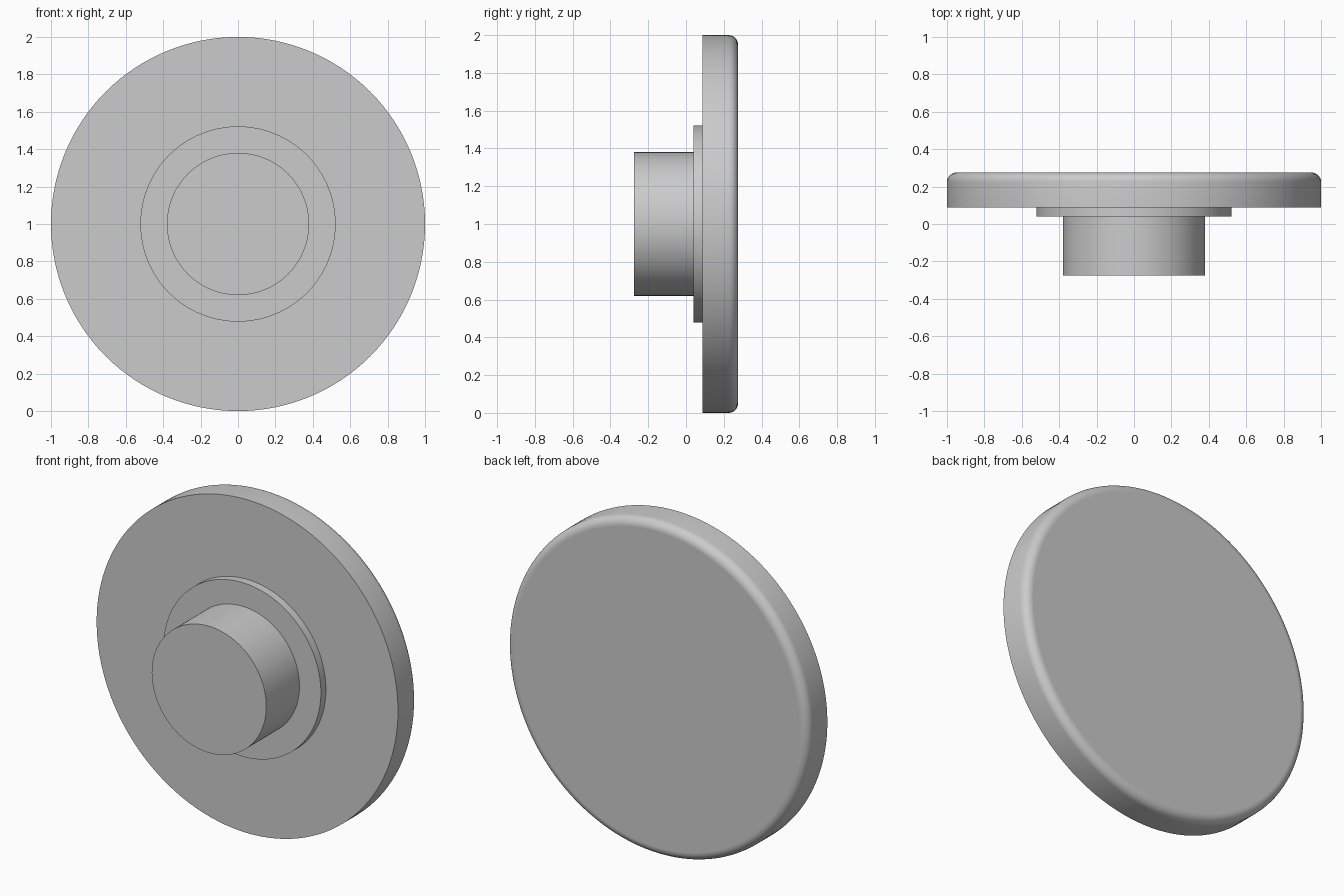
import bpy, bmesh, math

if "Cube" in bpy.data.objects:
    bpy.data.objects.remove(bpy.data.objects["Cube"], do_unlink=True)

GREY = (0.6, 0.6, 0.6, 1.0)
grey = bpy.data.materials.new("plain grey")
grey.use_nodes = True
grey.diffuse_color = GREY
grey.node_tree.nodes["Principled BSDF"].inputs["Base Color"].default_value = GREY

SIDES = 128


def turned_part(name, profile):
    """Solid turned about the y axis from (radius, y) points, front to back."""
    bm = bmesh.new()
    rings = []
    for radius, y in profile:
        angles = [math.tau * i / SIDES for i in range(SIDES)]
        rings.append([bm.verts.new((radius * math.cos(a), y, 1 + radius * math.sin(a)))
                      for a in angles])
    # Smooth side walls
    for near, far in zip(rings, rings[1:]):
        for i in range(SIDES):
            j = (i + 1) % SIDES
            bm.faces.new((near[i], near[j], far[j], far[i])).smooth = True
    # Flat caps
    for ring in (rings[0], rings[-1]):
        bm.faces.new(ring)
    bmesh.ops.recalc_face_normals(bm, faces=bm.faces)
    # Crisp corners
    for edge in bm.edges:
        edge.smooth = edge.calc_face_angle(0) < math.radians(30)
    mesh = bpy.data.meshes.new(name)
    bm.to_mesh(mesh)
    bm.free()
    mesh.materials.append(grey)
    bpy.context.collection.objects.link(bpy.data.objects.new(name, mesh))


# Wide disc with a rounded back rim
BACK, ROUND, STEPS = 0.275, 0.05, 8
rim = [(1 - ROUND + ROUND * math.cos(a), BACK - ROUND + ROUND * math.sin(a))
       for a in (math.pi / 2 * i / STEPS for i in range(STEPS + 1))]
turned_part("disc", [(1, 0.088)] + rim)

# Stepped collar and front hub, each seated slightly into the part behind
turned_part("collar", [(0.522, 0.04), (0.522, 0.1)])
turned_part("hub", [(0.38, -0.275), (0.38, 0.05)])
